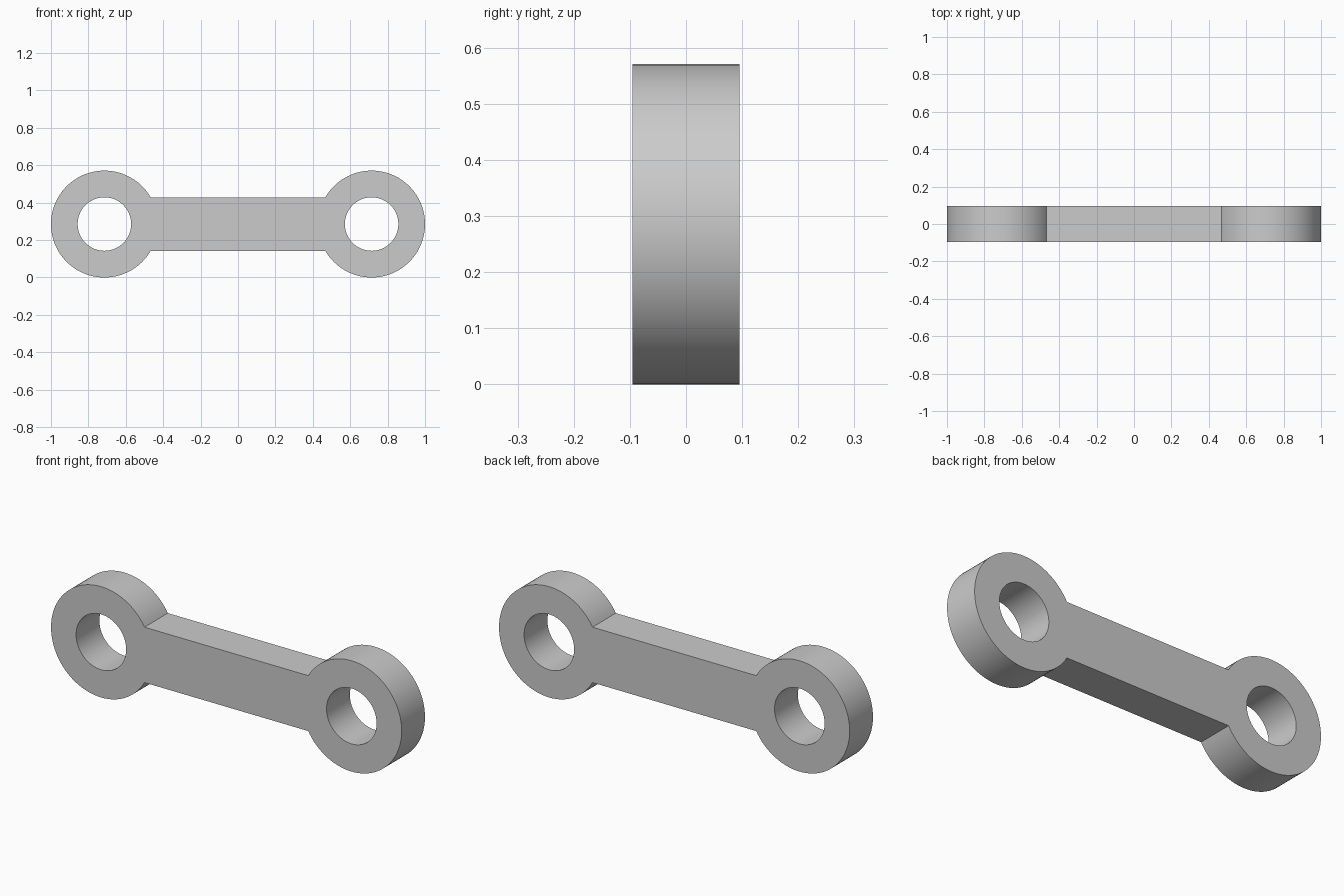
import bpy, bmesh
from math import sin, cos, tau, radians

cube = bpy.data.objects.get("Cube")
if cube:
    bpy.data.objects.remove(cube)

OUTER = 2 / 7          # eye radius, also the eye centre height
HOLE = 1 / 7           # bore radius
REACH = 1 - OUTER      # eye centre distance from the middle
DEPTH = 0.19
SEGS = 96
MOUTH = SEGS // 12     # steps from the axis to the bar edge (30 degrees)

grey = bpy.data.materials.new("grey metal")
grey.use_nodes = True
grey.diffuse_color = (0.6, 0.6, 0.6, 1)
grey.node_tree.nodes["Principled BSDF"].inputs["Base Color"].default_value = grey.diffuse_color

bm = bmesh.new()


def circle(side, radius):
    """Ring of vertices whose first point faces the middle of the link."""
    return [bm.verts.new((side * (REACH - radius * cos(tau * i / SEGS)), -DEPTH / 2,
                          OUTER + radius * sin(tau * i / SEGS))) for i in range(SEGS)]


# Ring-shaped eye at each end
mouths = []
for side in (-1, 1):
    rim, bore = circle(side, OUTER), circle(side, HOLE)
    for i in range(SEGS):
        j = (i + 1) % SEGS
        bm.faces.new((rim[i], rim[j], bore[j], bore[i]))
    mouths.append([rim[i] for i in range(-MOUTH, MOUTH + 1)])

# Straight bar between the eyes, sharing their rims
bm.faces.new(mouths[0] + mouths[1][::-1])

# Thicken the flat profile
front = bm.faces[:]
result = bmesh.ops.extrude_face_region(bm, geom=front, use_keep_orig=True)
back = [v for v in result["geom"] if isinstance(v, bmesh.types.BMVert)]
bmesh.ops.translate(bm, verts=back, vec=(0, DEPTH, 0))
bmesh.ops.recalc_face_normals(bm, faces=bm.faces[:])

mesh = bpy.data.meshes.new("link_arm")
bm.to_mesh(mesh)
bm.free()
mesh.materials.append(grey)
link = bpy.data.objects.new("link_arm", mesh)
bpy.context.collection.objects.link(link)

# Smooth curved walls, crisp edges
bpy.ops.object.select_all(action="DESELECT")
link.select_set(True)
bpy.context.view_layer.objects.active = link
bpy.ops.object.shade_smooth_by_angle(angle=radians(25))
